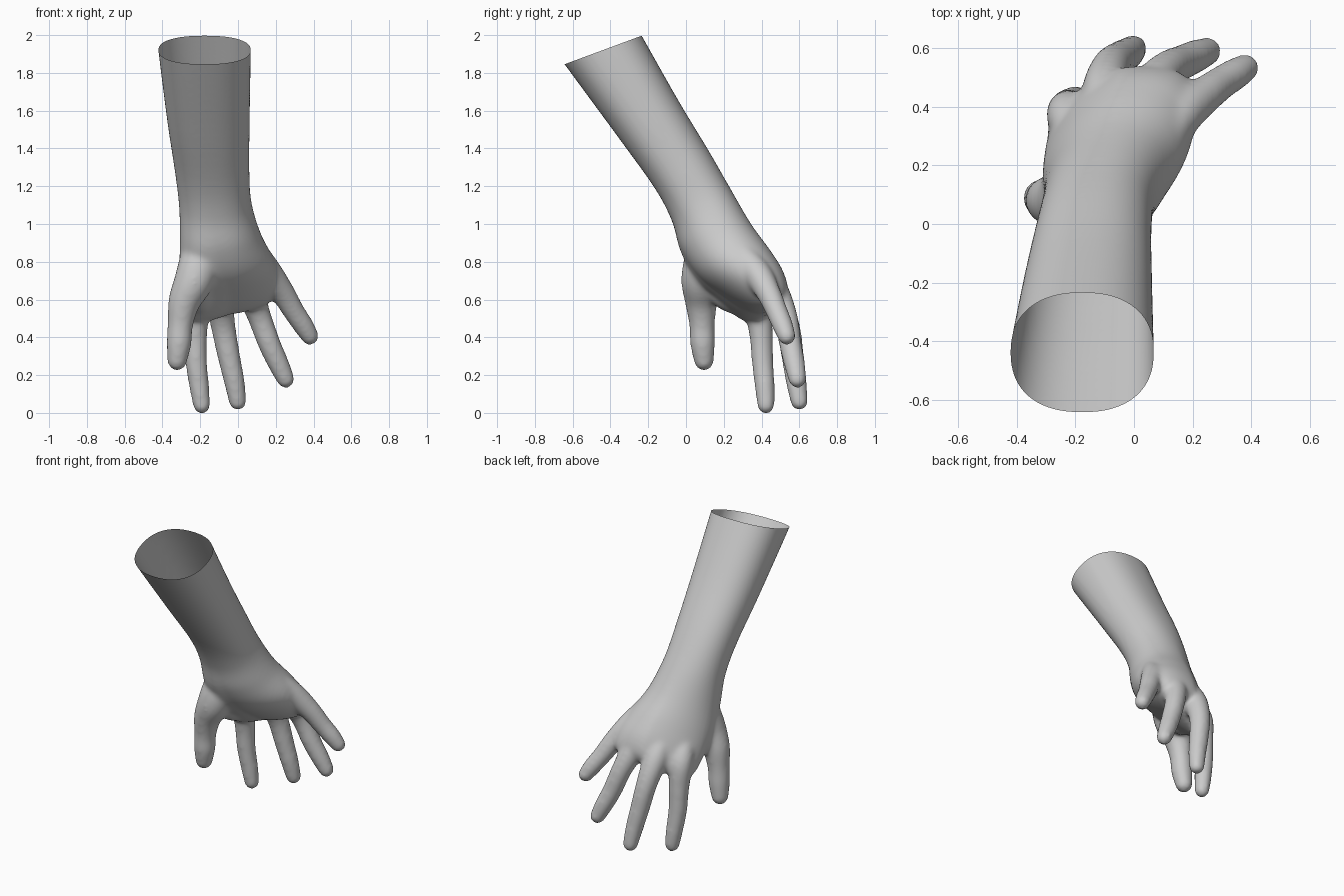
import bpy, bmesh, math
from mathutils import Vector

if "Cube" in bpy.data.objects:
    bpy.data.objects.remove(bpy.data.objects["Cube"])


def spline(pts, steps=5):
    """Catmull-Rom interpolation of tuples of any length."""
    out = []
    for i in range(len(pts) - 1):
        p0, p1, p2, p3 = pts[max(i - 1, 0)], pts[i], pts[i + 1], pts[min(i + 2, len(pts) - 1)]
        for s in range(steps):
            t = s / steps
            out.append(tuple(0.5 * (2 * b + (c - a) * t + (2 * a - 5 * b + 4 * c - d) * t * t
                                    + (3 * b - a - 3 * c + d) * t ** 3)
                             for a, b, c, d in zip(p0, p1, p2, p3)))
    out.append(tuple(pts[-1]))
    return out


def power(x, e):
    return math.copysign(abs(x) ** e, x)


def loft(bm, rings, n=32):
    """Closed skin through rings: centre, half axes u and v, droop of the -u side, roundness e."""
    loops = []
    for c, u, v, droop, e in rings:
        loop = []
        for k in range(n):
            a = 2 * math.pi * k / n
            cu, sv = power(math.cos(a), e), power(math.sin(a), e)
            lift = cu if cu < 0 else 0.35 * cu
            loop.append(bm.verts.new(c + u * cu + v * sv + droop * lift))
        loops.append(loop)
    for a, b in zip(loops, loops[1:]):
        for k in range(n):
            bm.faces.new((a[k], a[(k + 1) % n], b[(k + 1) % n], b[k]))
    bm.faces.new(loops[0][::-1])
    bm.faces.new(loops[-1])


def digit(bm, pts):
    """Round tapered tube through (x, y, z, radius) points with a domed tip."""
    path = spline(pts)
    end, prev = Vector(path[-1][:3]), Vector(path[-2][:3])
    d, r = (end - prev).normalized(), path[-1][3]
    for a in (20, 40, 60, 75, 86):
        a = math.radians(a)
        path.append((*(end + d * r * math.sin(a)), r * math.cos(a)))
    rings = []
    for i, p in enumerate(path):
        q0, q1 = path[max(i - 1, 0)], path[min(i + 1, len(path) - 1)]
        rot = (Vector(q1[:3]) - Vector(q0[:3])).to_track_quat('Z', 'Y')
        rings.append((Vector(p[:3]), rot @ Vector((p[3], 0, 0)), rot @ Vector((0, p[3], 0)), Vector(), 1))
    loft(bm, rings, 24)


bm = bmesh.new()

# Forearm and palm: x left, x right, palm-side y z, back-side y z, droop y z, roundness
arm = [
    (-0.435, 0.068, -0.75, 2.01, -0.32, 2.16, 0, 0, 0.86),
    (-0.422, 0.068, -0.645, 1.86, -0.235, 2.01, 0, 0, 0.86),
    (-0.375, 0.062, -0.355, 1.465, -0.04, 1.665, 0, 0, 0.88),
    (-0.335, 0.06, -0.165, 1.20, 0.12, 1.40, 0, 0, 0.9),
    (-0.312, 0.072, -0.075, 1.03, 0.235, 1.20, 0.01, 0.01, 0.92),
    (-0.308, 0.122, -0.025, 0.875, 0.345, 1.01, 0.04, 0.03, 0.96),
    (-0.312, 0.190, 0.065, 0.735, 0.445, 0.87, 0.075, 0.055, 1),
    (-0.300, 0.215, 0.20, 0.63, 0.51, 0.76, 0.09, 0.08, 1),
    (-0.285, 0.200, 0.33, 0.55, 0.535, 0.66, 0.095, 0.085, 1),
    (-0.23, 0.14, 0.41, 0.53, 0.515, 0.60, 0.07, 0.07, 1),
]
rings = []
for x0, x1, fy, fz, by, bz, ty, tz, e in spline(arm):
    rings.append((Vector(((x0 + x1) / 2, (fy + by) / 2, (fz + bz) / 2)), Vector(((x1 - x0) / 2, 0, 0)),
                  Vector((0, (by - fy) / 2, (bz - fz) / 2)), Vector((0, ty, tz)), e))
loft(bm, rings, 48)

# Thumb, index, middle, ring and little finger
digits = [
    [(-0.17, 0.20, 1.0, 0.07), (-0.198, 0.11, 0.84, 0.105), (-0.23, 0.08, 0.72, 0.106), (-0.284, 0.08, 0.60, 0.086),
     (-0.305, 0.085, 0.48, 0.068), (-0.312, 0.088, 0.38, 0.066), (-0.322, 0.095, 0.288, 0.053)],
    [(-0.19, 0.27, 0.76, 0.06), (-0.220, 0.365, 0.61, 0.078), (-0.225, 0.395, 0.45, 0.064),
     (-0.222, 0.405, 0.29, 0.058), (-0.205, 0.417, 0.15, 0.053), (-0.192, 0.423, 0.052, 0.046)],
    [(-0.10, 0.36, 0.78, 0.06), (-0.10, 0.46, 0.64, 0.076), (-0.08, 0.535, 0.48, 0.066),
     (-0.048, 0.565, 0.31, 0.060), (-0.02, 0.583, 0.18, 0.055), (-0.002, 0.600, 0.072, 0.047)],
    [(0.01, 0.35, 0.84, 0.06), (0.055, 0.455, 0.68, 0.076), (0.11, 0.525, 0.53, 0.064),
     (0.165, 0.552, 0.38, 0.060), (0.215, 0.575, 0.27, 0.056), (0.252, 0.59, 0.19, 0.048)],
    [(0.05, 0.22, 0.93, 0.06), (0.152, 0.365, 0.765, 0.076), (0.235, 0.435, 0.65, 0.065),
     (0.295, 0.48, 0.55, 0.058), (0.345, 0.512, 0.475, 0.055), (0.38, 0.533, 0.418, 0.048)],
]
for pts in digits:
    digit(bm, pts)
# Web of flesh between thumb and index finger
digit(bm, [(-0.19, 0.14, 0.84, 0.1), (-0.212, 0.16, 0.71, 0.096), (-0.205, 0.23, 0.625, 0.08),
           (-0.2, 0.34, 0.57, 0.06)])
bmesh.ops.recalc_face_normals(bm, faces=bm.faces[:])

mesh = bpy.data.meshes.new("hand_and_forearm")
bm.to_mesh(mesh)
bm.free()
hand = bpy.data.objects.new("hand_and_forearm", mesh)
bpy.context.collection.objects.link(hand)
bpy.context.view_layer.objects.active = hand
hand.select_set(True)

# Fuse everything into one skin and soften the joins
rem = hand.modifiers.new("fuse", 'REMESH')
rem.mode = 'VOXEL'
rem.voxel_size = 0.012
soft = hand.modifiers.new("soften", 'SMOOTH')
soft.factor = 0.5
soft.iterations = 16
for name in ("fuse", "soften"):
    bpy.ops.object.modifier_apply(modifier=name)

# Cut the forearm open at the top and stand the fingertips on the ground
bm = bmesh.new()
bm.from_mesh(hand.data)
bmesh.ops.bisect_plane(bm, geom=bm.verts[:] + bm.edges[:] + bm.faces[:], plane_co=(0, -0.23, 2.01),
                       plane_no=(0, -0.37, 1), clear_outer=True)
low = min(v.co.z for v in bm.verts)
bmesh.ops.translate(bm, verts=bm.verts[:], vec=(0, 0, -low))
bm.to_mesh(hand.data)
bm.free()
bpy.ops.object.shade_smooth()
